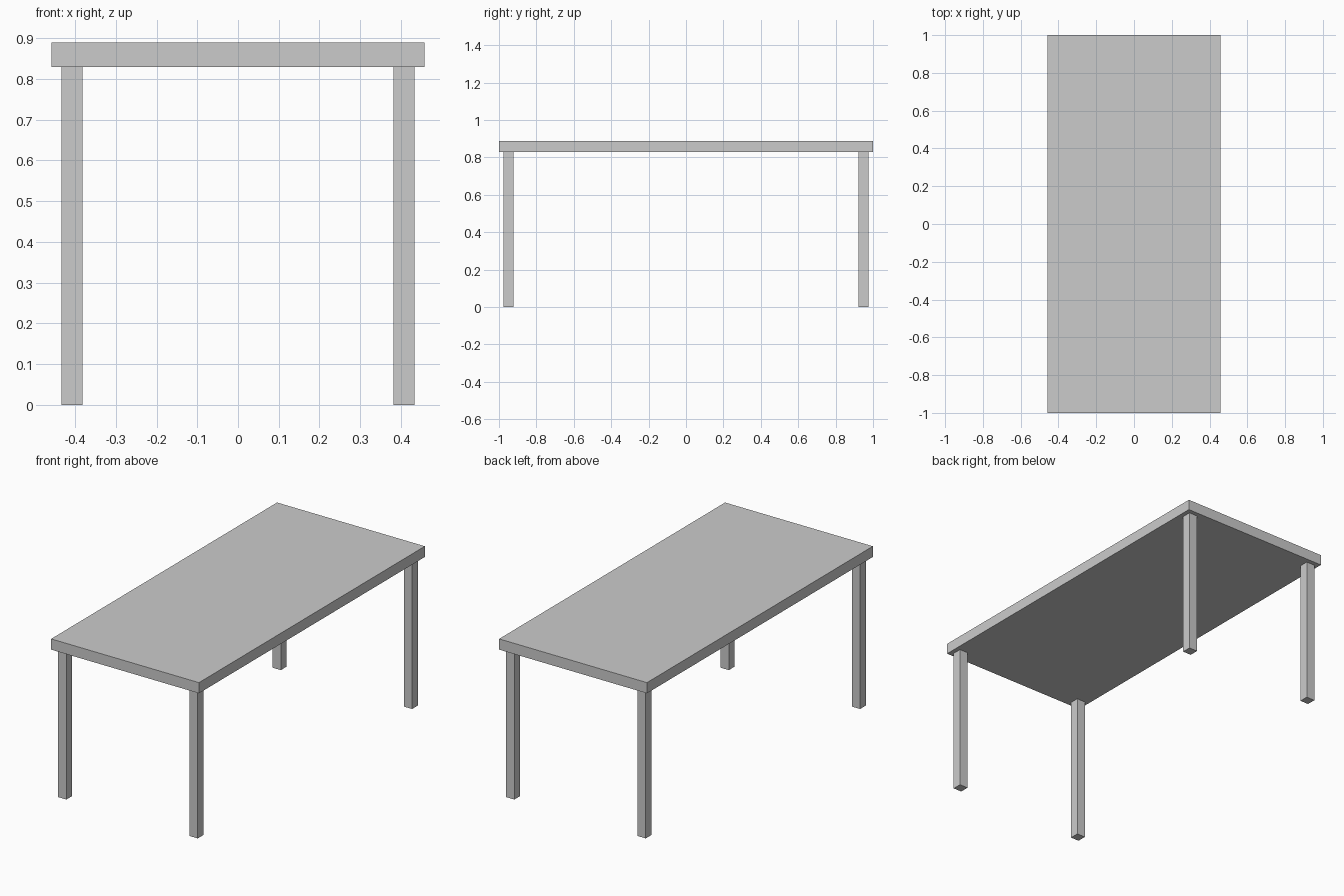
import bpy

if "Cube" in bpy.data.objects:
    bpy.data.objects.remove(bpy.data.objects["Cube"])


def box(name, lo, hi):
    """Axis-aligned box between two corners."""
    center = [(a + b) / 2 for a, b in zip(lo, hi)]
    bpy.ops.mesh.primitive_cube_add(size=1, location=center)
    ob = bpy.context.object
    ob.name = name
    ob.scale = [b - a for a, b in zip(lo, hi)]
    bpy.ops.object.transform_apply(location=False, rotation=False, scale=True)
    return ob


HALF_X, HALF_Y = 0.458, 1.0
UNDERSIDE, TOP = 0.829, 0.889
LEG, INSET = 0.052, 0.025

# Table top slab
box("table_top", (-HALF_X, -HALF_Y, UNDERSIDE), (HALF_X, HALF_Y, TOP))

# Four square legs, set in slightly from the corners
cx = HALF_X - INSET - LEG / 2
cy = HALF_Y - INSET - LEG / 2
for y_name, sy in (("front", -1), ("back", 1)):
    for x_name, sx in (("left", -1), ("right", 1)):
        x, y = sx * cx, sy * cy
        box(f"{y_name}_{x_name}_leg",
            (x - LEG / 2, y - LEG / 2, 0),
            (x + LEG / 2, y + LEG / 2, UNDERSIDE))
